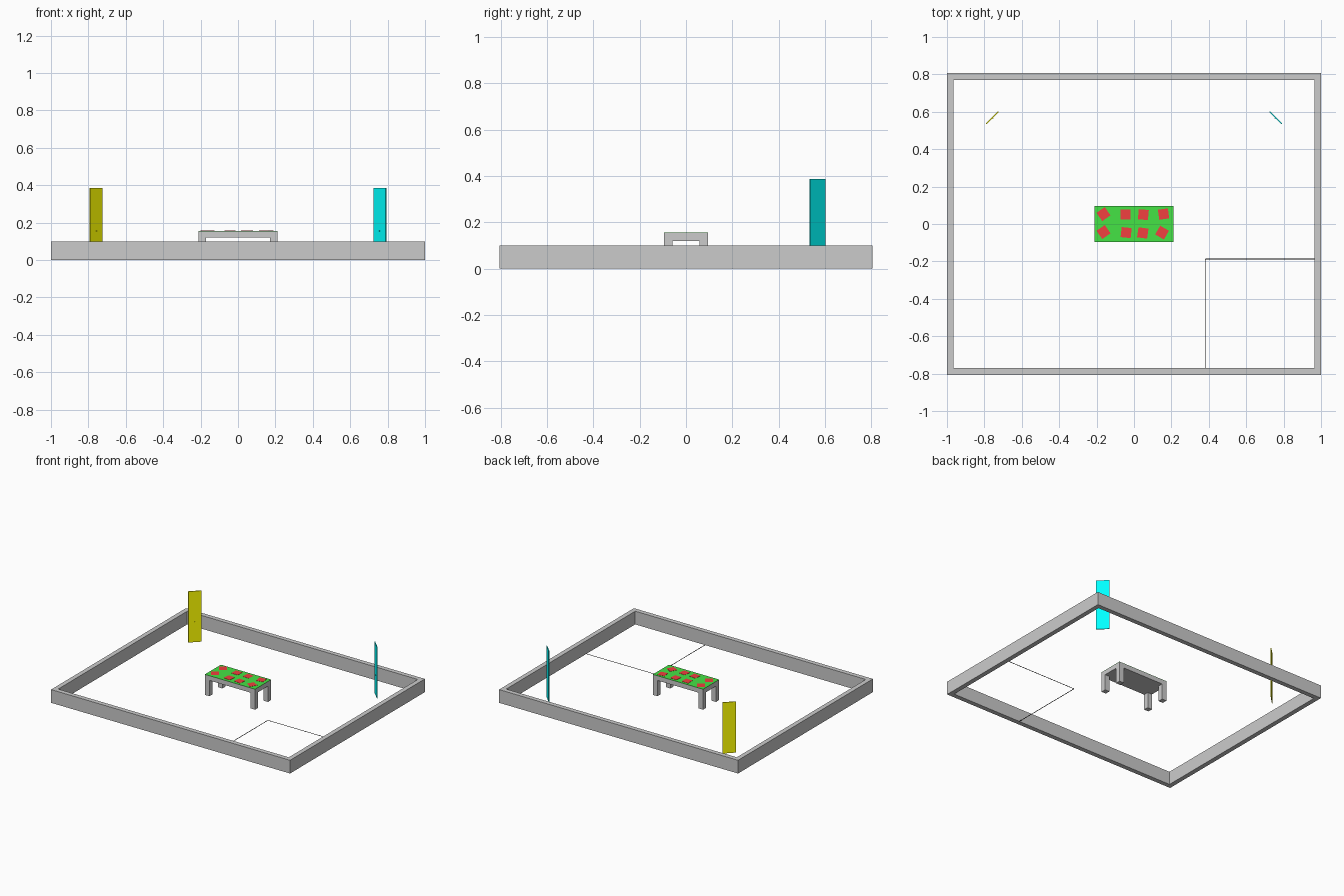
import bpy
from math import radians

if "Cube" in bpy.data.objects:
    bpy.data.objects.remove(bpy.data.objects["Cube"])


def material(name, rgb):
    m = bpy.data.materials.new(name)
    m.diffuse_color = (*rgb, 1)
    m.use_nodes = True
    m.node_tree.nodes["Principled BSDF"].inputs["Base Color"].default_value = m.diffuse_color
    return m


def box(name, center, size, angle=0, mat=None):
    bpy.ops.mesh.primitive_cube_add(size=1, location=center, rotation=(0, 0, radians(angle)))
    ob = bpy.context.object
    ob.name = name
    ob.scale = size
    bpy.ops.object.transform_apply(location=False, rotation=False, scale=True)
    if mat:
        ob.data.materials.append(mat)
    return ob


green = material("green", (0.06, 0.77, 0.06))
red = material("red", (0.88, 0.05, 0.05))
yellow = material("yellow", (1, 1, 0))
cyan = material("cyan", (0, 1, 1))
black = material("black", (0.02, 0.02, 0.02))

# Arena walls
HX, HY, T, H = 1.0, 0.806, 0.035, 0.1
for s, side in ((-1, "left"), (1, "right")):
    box(side + "_wall", (s * (HX - T / 2), 0, H / 2), (T, 2 * HY, H))
for s, side in ((-1, "front"), (1, "back")):
    box(side + "_wall", (0, s * (HY - T / 2), H / 2), (2 * (HX - T), T, H))

# Table with square corner legs and a green cover
TX, TY, LEG = 0.21, 0.096, 0.038
box("table_top", (0, 0, 0.136), (2 * TX, 2 * TY, 0.034))
box("table_cover", (0, 0, 0.154), (2 * TX, 2 * TY, 0.002), mat=green)
for sx in (-1, 1):
    for sy in (-1, 1):
        box("table_leg", (sx * (TX - LEG / 2), sy * (TY - LEG / 2), 0.06), (LEG, LEG, 0.12))

# Red tiles scattered in two rows on the table
for x, y, a in ((-0.163, 0.053, 35), (-0.045, 0.05, 0), (0.05, 0.05, -5), (0.158, 0.053, 8),
                (-0.163, -0.043, 35), (-0.042, -0.046, -6), (0.047, -0.048, -8), (0.15, -0.046, -30)):
    box("red_tile", (x, y, 0.1555), (0.054, 0.054, 0.002), a, red)

# Upright corner panels facing the middle, each with a tiny pin
for s, name, mat in ((-1, "yellow", yellow), (1, "cyan", cyan)):
    box(name + "_panel", (s * 0.758, 0.568, 0.193), (0.093, 0.005, 0.386), -s * 45, mat)
    box(name + "_pin", (s * 0.755, 0.565, 0.155), (0.005, 0.005, 0.005), -s * 45, mat)

# Thin floor lines marking the front right zone
LX, LY, W = 0.381, -0.187, 0.005
box("zone_line_back", ((LX + HX - T) / 2, LY, 0.0005), (HX - T - LX, W, 0.001), mat=black)
box("zone_line_left", (LX, (LY - HY + T) / 2, 0.0005), (W, HY - T + LY, 0.001), mat=black)
